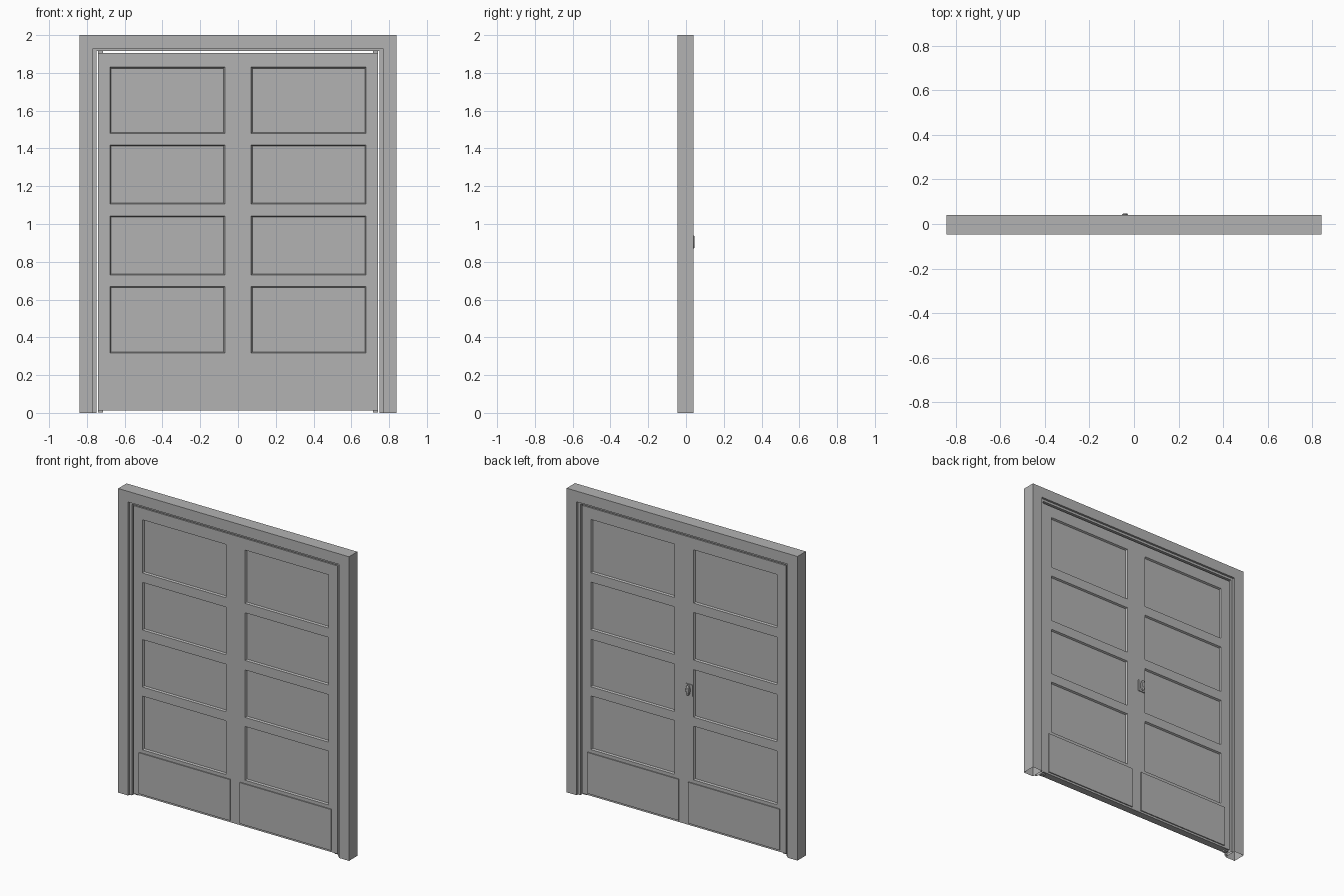
import bpy, bmesh, math
from mathutils import Vector

if "Cube" in bpy.data.objects:
    bpy.data.objects.remove(bpy.data.objects["Cube"])

grey = bpy.data.materials.new("painted_grey")
grey.diffuse_color = (0.45, 0.45, 0.45, 1)
grey.use_nodes = True
grey.node_tree.nodes["Principled BSDF"].inputs["Base Color"].default_value = grey.diffuse_color


def finish(name, bm):
    bmesh.ops.recalc_face_normals(bm, faces=bm.faces)
    mesh = bpy.data.meshes.new(name)
    bm.to_mesh(mesh)
    bm.free()
    mesh.materials.append(grey)
    obj = bpy.data.objects.new(name, mesh)
    bpy.context.collection.objects.link(obj)
    return obj


def box_mesh(lo, hi):
    bm = bmesh.new()
    bmesh.ops.create_cube(bm, size=1)
    for v in bm.verts:
        v.co = Vector([(a + b) / 2 + c * (b - a) for a, b, c in zip(lo, hi, v.co)])
    return bm


def box(name, lo, hi):
    return finish(name, box_mesh(lo, hi))


def arch(name, outer_x, outer_z, inner_x, inner_z, y0, y1):
    """Upside-down U profile, extruded in depth, with open feet."""
    bm = bmesh.new()
    pts = [(-outer_x, 0), (-outer_x, outer_z), (outer_x, outer_z), (outer_x, 0),
           (inner_x, 0), (inner_x, inner_z), (-inner_x, inner_z), (-inner_x, 0)]
    rings = [[bm.verts.new((x, y, z)) for x, z in pts] for y in (y0, y1)]
    for ring in rings:
        for quad in ((0, 1, 6, 7), (1, 2, 5, 6), (2, 3, 4, 5)):
            bm.faces.new([ring[i] for i in quad])
    for i in range(8):
        j = (i + 1) % 8
        if pts[i][1] or pts[j][1]:
            bm.faces.new((rings[0][i], rings[0][j], rings[1][j], rings[1][i]))
    return finish(name, bm)


# Frame and the narrower stop lining inside it
arch("frame", 0.84, 2.0, 0.767, 1.93, -0.046, 0.041)
arch("frame_stop", 0.767, 1.93, 0.75, 1.915, -0.032, 0.027)

# Door slab: cut into a grid, then sink the panels on both faces
DOOR_Y = (-0.026, 0.021)
rows = [(0.317, 0.67), (0.73, 1.042), (1.105, 1.418), (1.48, 1.83)]
cols = [(-0.677, -0.07), (0.07, 0.677)]
bm = box_mesh((-0.742, DOOR_Y[0], 0.012), (0.742, DOOR_Y[1], 1.906))
cuts = [((x, 0, 0), (1, 0, 0)) for c in cols for x in c]
cuts += [((0, 0, z), (0, 0, 1)) for r in rows for z in r]
for co, no in cuts:
    bmesh.ops.bisect_plane(bm, geom=bm.verts[:] + bm.edges[:] + bm.faces[:],
                           plane_co=co, plane_no=no)
bm.normal_update()
panels = []
for f in bm.faces:
    c = f.calc_center_median()
    if (abs(f.normal.y) > 0.9 and any(a < c.x < b for a, b in cols)
            and any(a < c.z < b for a, b in rows)):
        panels.append(f)
bmesh.ops.inset_individual(bm, faces=panels, thickness=0.008, depth=-0.011)
finish("door", bm)

# Kick plates on both faces, pivots in the gaps above and below the door
for sx, side in ((-1, "left"), (1, "right")):
    xs = sorted((sx * 0.035, sx * 0.70))
    for y0, y1, face in ((DOOR_Y[0] - 0.007, DOOR_Y[0], "front"),
                         (DOOR_Y[1], DOOR_Y[1] + 0.007, "back")):
        box(f"kick_plate_{face}_{side}", (xs[0], y0, 0.025), (xs[1], y1, 0.295))
    px = sorted((sx * 0.715, sx * 0.742))
    for z0, z1, end in ((0.003, 0.012, "bottom"), (1.906, 1.915, "top")):
        box(f"pivot_{end}_{side}", (px[0], -0.016, z0), (px[1], 0.011, z1))

# Lock plate and oval thumb turn on the back
box("lock_plate", (-0.066, DOOR_Y[1], 0.865), (-0.016, DOOR_Y[1] + 0.006, 0.94))
bm = bmesh.new()
N = 24
y0 = DOOR_Y[1] + 0.005
rings = []
for y, s in ((y0, 0.8), (y0 + 0.006, 1.0), (0.042, 1.0), (0.046, 0.75)):
    rings.append([bm.verts.new((-0.04 + 0.013 * s * math.cos(2 * math.pi * i / N), y,
                                0.904 + 0.035 * s * math.sin(2 * math.pi * i / N)))
                  for i in range(N)])
for a, b in zip(rings, rings[1:]):
    for i in range(N):
        j = (i + 1) % N
        bm.faces.new((a[i], a[j], b[j], b[i]))
bm.faces.new(rings[0])
bm.faces.new(rings[-1])
turn = finish("thumb_turn", bm)
bpy.context.view_layer.objects.active = turn
turn.select_set(True)
bpy.ops.object.shade_smooth_by_angle(angle=math.radians(35))
